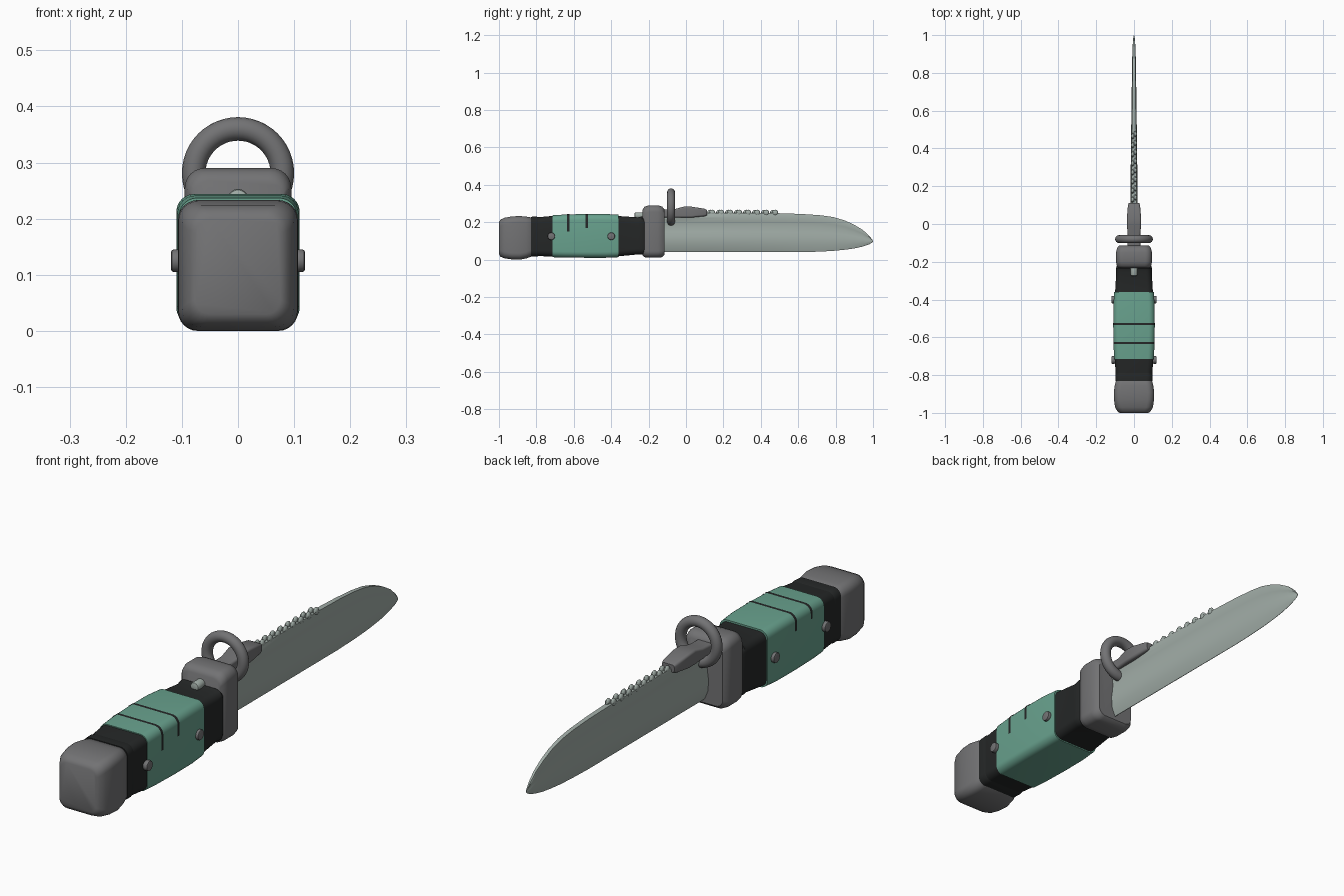
import bpy, bmesh, math
from mathutils import Matrix

if "Cube" in bpy.data.objects:
    bpy.data.objects.remove(bpy.data.objects["Cube"])


def material(name, r, g, b):
    m = bpy.data.materials.new(name)
    m.diffuse_color = (r, g, b, 1)
    m.use_nodes = True
    m.node_tree.nodes["Principled BSDF"].inputs["Base Color"].default_value = m.diffuse_color
    return m


GREEN = material("green_grip", 0.14, 0.36, 0.27)
BLACK = material("black_rubber", 0.018, 0.02, 0.02)
STEEL = material("blade_steel", 0.36, 0.42, 0.39)
DARK = material("dark_metal", 0.17, 0.17, 0.175)


def finish(bm, name, mat, angle=40):
    bmesh.ops.recalc_face_normals(bm, faces=bm.faces)
    me = bpy.data.meshes.new(name)
    bm.to_mesh(me)
    bm.free()
    ob = bpy.data.objects.new(name, me)
    bpy.context.collection.objects.link(ob)
    me.materials.append(mat)
    bpy.ops.object.select_all(action='DESELECT')
    ob.select_set(True)
    bpy.context.view_layer.objects.active = ob
    bpy.ops.object.shade_smooth_by_angle(angle=math.radians(angle))
    return ob


def rounded_rect(y, w, z0, z1, r, n=6):
    """Ring of points in the xz plane, starting at the right side."""
    pts = []
    corners = [(w - r, z1 - r), (-w + r, z1 - r), (-w + r, z0 + r), (w - r, z0 + r)]
    for i, (cx, cz) in enumerate(corners):
        for k in range(n + 1):
            a = math.pi / 2 * (i + k / n)
            pts.append((cx + r * math.cos(a), y, cz + r * math.sin(a)))
    return pts


def loft(name, rings, mat, angle=40):
    bm = bmesh.new()
    loops = [[bm.verts.new(p) for p in ring] for ring in rings]
    n = len(loops[0])
    for a, b in zip(loops, loops[1:]):
        for i in range(n):
            j = (i + 1) % n
            bm.faces.new((a[i], a[j], b[j], b[i]))
    bm.faces.new(loops[0])
    bm.faces.new(loops[-1])
    return finish(bm, name, mat, angle)


def body(name, sections, mat, angle=40):
    return loft(name, [rounded_rect(*s) for s in sections], mat, angle)


# pommel
body("pommel", [(-1.0, .076, .03, .20, .025), (-.992, .088, .016, .214, .035),
                (-.97, .100, .007, .224, .035), (-.93, .106, .001, .231, .035),
                (-.89, .107, .0, .233, .035), (-.855, .102, .006, .230, .035),
                (-.83, .096, .015, .226, .035), (-.815, .085, .022, .215, .03)], DARK)

# black rubber core with flared ends
body("grip_core", [(-.83, .094, .02, .224, .03), (-.80, .096, .02, .226, .03),
                   (-.72, .102, .016, .233, .03), (-.54, .104, .016, .236, .03),
                   (-.36, .100, .018, .233, .03), (-.255, .094, .028, .226, .03),
                   (-.235, .096, .026, .232, .03), (-.22, .09, .03, .225, .03)], BLACK)
body("grip_collar", [(-.83, .098, .016, .229, .032), (-.80, .099, .016, .230, .032),
                     (-.785, .095, .02, .226, .03)], BLACK)

# green sleeve
GRIP = [(-.715, .105, .013, .237), (-.65, .108, .011, .241), (-.54, .110, .010, .244),
        (-.43, .109, .010, .244), (-.36, .105, .013, .240)]
body("grip_sleeve", [(y, w, a, b, .032) for y, w, a, b in GRIP], GREEN)

# thin black grooves running across the top of the sleeve and a little down the sides
def strip(name, y, width, w, top, lo, hi):
    bm = bmesh.new()
    rows = []
    for yy in (y - width / 2, y + width / 2):
        ring = rounded_rect(yy, w + .0012, .01, top + .0012, .032)[:14]
        ring = [(ring[0][0], yy, lo)] + ring + [(ring[-1][0], yy, hi)]
        rows.append([bm.verts.new(p) for p in ring])
    a, b = rows
    for i in range(len(a) - 1):
        bm.faces.new((a[i], a[i + 1], b[i + 1], b[i]))
    finish(bm, name, BLACK)


for i, (y, w, top, lo, hi) in enumerate([(-.63, .1085, .2418, .15, .19),
                                         (-.53, .110, .2440, .17, .18)]):
    strip(f"grip_groove_{i}", y, .012, w, top, lo, hi)


def cylinder(name, p, r, depth, rot, mat, bev):
    bm = bmesh.new()
    bmesh.ops.create_cone(bm, cap_ends=True, segments=20, radius1=r, radius2=r,
                          depth=depth, matrix=Matrix.Translation(p) @ rot)
    edges = [e for e in bm.edges if any(len(f.verts) > 4 for f in e.link_faces)]
    bmesh.ops.bevel(bm, geom=edges, offset=bev, segments=2, affect='EDGES', profile=.5)
    finish(bm, name, mat)


# rivets on both sides
for side in (-1, 1):
    for y in (-.72, -.40):
        cylinder(f"rivet_{side}_{y}", (side * .109, y, .125), .020, .02,
                 Matrix.Rotation(math.pi / 2, 4, 'Y'), DARK, .004)

# cross guard and its small release button
body("guard", [(-.232, .082, .022, .268, .03), (-.222, .091, .013, .283, .035),
               (-.20, .095, .011, .290, .035), (-.15, .095, .011, .290, .035),
               (-.128, .090, .013, .284, .035), (-.115, .080, .025, .268, .03)], DARK)
cylinder("release_button", (0, -.245, .235), .018, .06,
         Matrix.Rotation(math.pi / 2, 4, 'X'), STEEL, .006)

# muzzle ring
bpy.ops.mesh.primitive_torus_add(location=(0, -.08, .281), rotation=(math.pi / 2, 0, 0),
                                 major_radius=.079, minor_radius=.021,
                                 major_segments=48, minor_segments=16)
ring = bpy.context.object
ring.name = "muzzle_ring"
ring.data.materials.append(DARK)
bpy.ops.object.shade_smooth()

# tapered block joining ring to blade spine
body("ring_mount", [(-.12, .034, .225, .268, .01), (-.06, .033, .225, .270, .01),
                    (-.01, .037, .225, .284, .01), (.03, .038, .225, .283, .01),
                    (.10, .032, .232, .272, .01), (.112, .027, .237, .266, .008)], DARK)

# blade: (y, bottom z, spine z, half thickness)
OUTLINE = [(-.13, .04, .245, .019), (0, .04, .25, .019), (.25, .04, .25, .018),
           (.5, .04, .248, .015), (.62, .04, .244, .013), (.72, .043, .237, .012),
           (.79, .047, .227, .011), (.85, .053, .209, .010), (.90, .060, .186, .009),
           (.945, .070, .159, .007), (.98, .082, .127, .005), (.997, .092, .106, .002),
           (1.0, .097, .101, .001)]
# side profile: height fraction, thickness factor (edge bevel, flat, hollow, spine)
PROFILE = [(0, .06), (.18, .85), (.40, .95), (.52, .75), (.66, .60), (.78, .72), (.88, 1), (1, .7)]
rings = []
for y, z0, z1, w in OUTLINE:
    side = [(w * f, y, z0 + (z1 - z0) * t) for t, f in PROFILE]
    rings.append(side + [(-x, yy, z) for x, yy, z in reversed(side)])
loft("blade", rings, STEEL, 25)

# saw teeth along the spine, two staggered rows
for i in range(8):
    bm = bmesh.new()
    for sx in (-1, 1):
        y = .135 + i * .048 + sx * .006
        m = (Matrix.Translation((sx * .007, y, .251)) @ Matrix.Diagonal((.009, .016, .016, 1)))
        bmesh.ops.create_uvsphere(bm, u_segments=8, v_segments=6, radius=1, matrix=m)
    finish(bm, f"saw_tooth_{i}", STEEL)
